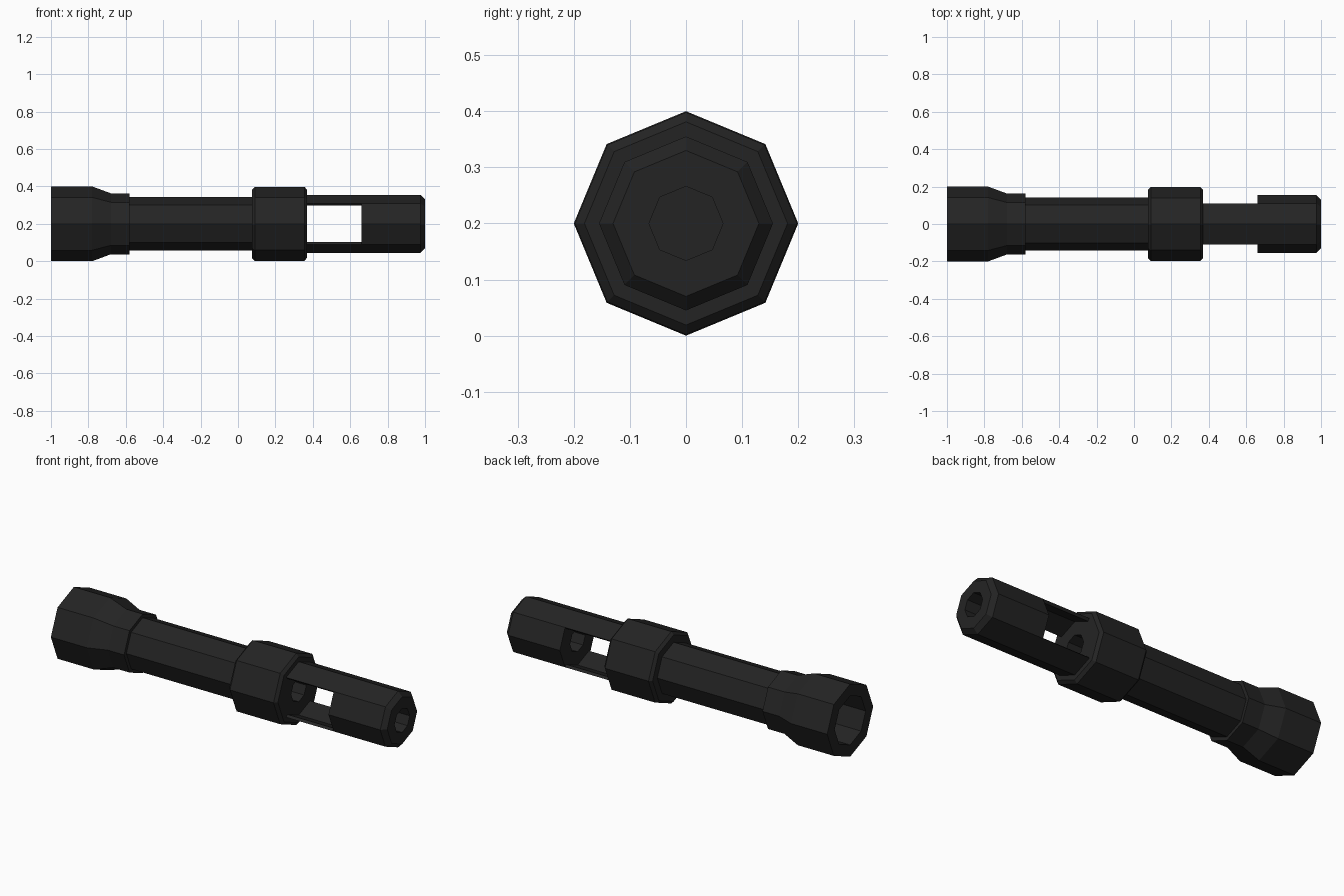
import bpy, bmesh, math

if "Cube" in bpy.data.objects:
    bpy.data.objects.remove(bpy.data.objects["Cube"])

ZC = 0.2      # height of the long axis
SIDES = 8     # octagonal cross-section

black = bpy.data.materials.new("matte black")
black.diffuse_color = (0.0175, 0.0175, 0.0175, 1)
black.use_nodes = True
black.node_tree.nodes["Principled BSDF"].inputs["Base Color"].default_value = black.diffuse_color


def lathe(name, profile, start=0, steps=SIDES):
    """Sweep a closed (x, radius) profile around the x axis in 45 degree steps."""
    bm = bmesh.new()
    full = steps == SIDES
    rings = []
    for i in range(steps if full else steps + 1):
        a = (start + i) * math.tau / SIDES
        rings.append([bm.verts.new((x, r * math.cos(a), ZC + r * math.sin(a)))
                      for x, r in profile])
    n = len(profile)
    for i in range(steps):
        p, q = rings[i], rings[(i + 1) % len(rings)]
        for j in range(n):
            k = (j + 1) % n
            bm.faces.new((p[j], p[k], q[k], q[j]))
    if not full:
        bm.faces.new(rings[0])
        bm.faces.new(rings[-1])
    bmesh.ops.remove_doubles(bm, verts=bm.verts, dist=1e-5)
    bmesh.ops.dissolve_degenerate(bm, edges=bm.edges, dist=1e-5)
    bmesh.ops.recalc_face_normals(bm, faces=bm.faces)
    me = bpy.data.meshes.new(name)
    bm.to_mesh(me)
    bm.free()
    me.materials.append(black)
    ob = bpy.data.objects.new(name, me)
    bpy.context.collection.objects.link(ob)
    return ob


# flared rear socket with an open bore
lathe("flared_socket", [(-1, 0.2), (-0.78, 0.2), (-0.68, 0.163), (-0.58, 0.163),
                        (-0.58, 0.135), (-1, 0.135)])

# main tube, its rear face closing the socket and a blind bore at the front
lathe("main_tube", [(-0.7, 0), (-0.7, 0.143), (0.2, 0.143), (0.2, 0)])

# bevelled collar with a blind bore facing the window
lathe("collar", [(0.075, 0.14), (0.075, 0.183), (0.09, 0.198), (0.355, 0.198),
                 (0.37, 0.181), (0.37, 0.066), (0.2, 0.066), (0.2, 0.14)])

# front tip with a bevelled rim and a through bore
lathe("front_tip", [(0.66, 0.066), (0.66, 0.155), (0.975, 0.155), (1, 0.13), (1, 0.066)])

# two thin bridges leaving an open window on both sides
for name, start in (("top_bridge", 1), ("bottom_bridge", 5)):
    lathe(name, [(0.36, 0.139), (0.36, 0.155), (0.66, 0.155), (0.66, 0.139)], start, 2)
